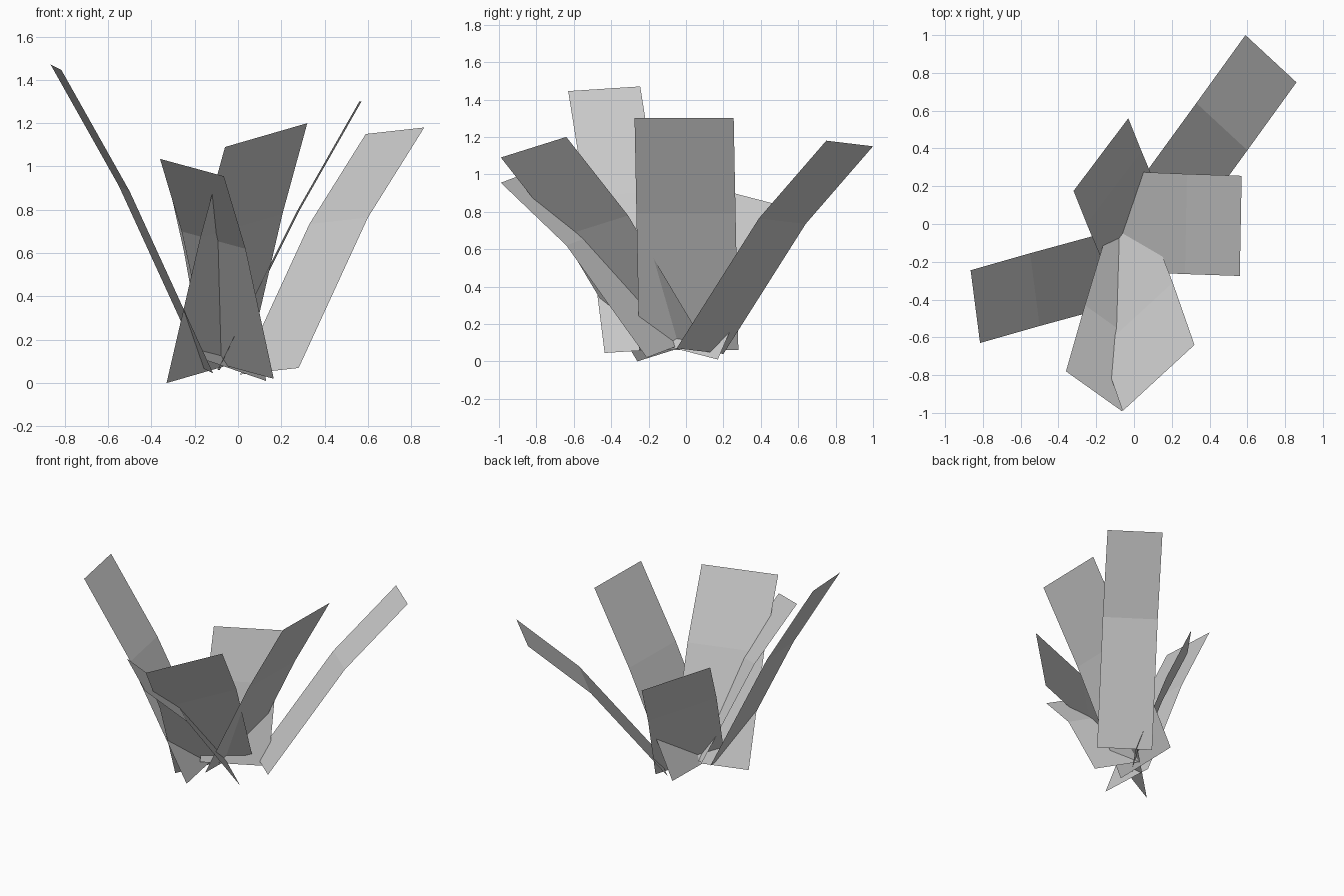
import bpy
import bmesh
from mathutils import Vector

if "Cube" in bpy.data.objects:
    bpy.data.objects.remove(bpy.data.objects["Cube"])

# One flat grey for every blade
grey = bpy.data.materials.new("light_grey")
grey.diffuse_color = (0.6, 0.6, 0.6, 1.0)
grey.use_nodes = True
grey.node_tree.nodes["Principled BSDF"].inputs["Base Color"].default_value = grey.diffuse_color


def make_blade(name, width, base, bend, tip):
    """A paper-thin strip: one long edge (base, bend, tip) swept across by width."""
    bm = bmesh.new()
    rows = []
    for point in (base, bend, tip):
        p = Vector(point)
        rows.append((bm.verts.new(p), bm.verts.new(p + Vector(width))))
    for (a, b), (c, d) in zip(rows, rows[1:]):
        bm.faces.new((a, b, d, c))
    # Make the upper side the front side
    bm.normal_update()
    for face in bm.faces:
        if face.normal.z < 0:
            face.normal_flip()
    mesh = bpy.data.meshes.new(name)
    bm.to_mesh(mesh)
    bm.free()
    mesh.materials.append(grey)
    obj = bpy.data.objects.new(name, mesh)
    bpy.context.collection.objects.link(obj)
    return obj


# Tuft of six bent blades: width vector, then base, bend and tip of one edge
make_blade("back_right_blade", (0.27, -0.25, 0.03),
           (0.01, 0.20, 0.04), (0.33, 0.64, 0.735), (0.59, 1.00, 1.15))
make_blade("right_blade", (-0.01, -0.53, 0.0),
           (-0.085, 0.28, 0.06), (0.28, 0.265, 0.79), (0.57, 0.255, 1.30))
make_blade("back_left_blade", (0.29, 0.385, -0.10),
           (-0.16, -0.215, 0.11), (-0.25, 0.0, 0.61), (-0.32, 0.175, 0.92))
make_blade("left_blade", (0.05, -0.385, -0.025),
           (-0.165, -0.05, 0.07), (-0.55, -0.155, 0.91), (-0.865, -0.245, 1.47))
make_blade("front_left_blade", (0.295, -0.21, -0.08),
           (-0.13, 0.0, 0.10), (-0.26, -0.43, 0.70), (-0.36, -0.78, 1.035))
make_blade("front_right_blade", (0.38, 0.35, 0.11),
           (-0.33, -0.26, 0.0), (-0.175, -0.66, 0.67), (-0.06, -0.99, 1.09))
